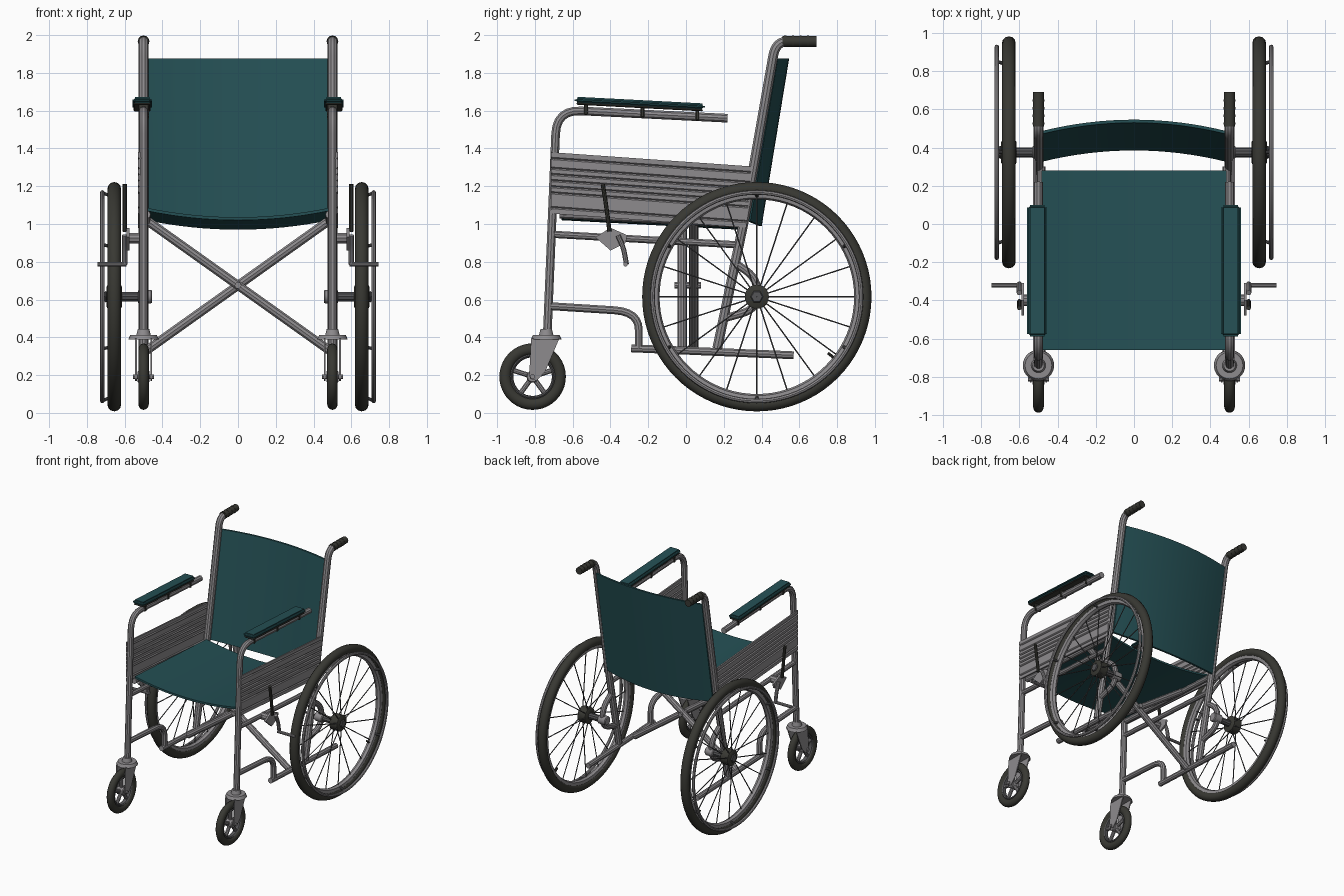
import bpy, bmesh, math
from mathutils import Vector, Matrix

if "Cube" in bpy.data.objects:
    bpy.data.objects.remove(bpy.data.objects["Cube"])


def material(name, rgb):
    m = bpy.data.materials.new(name)
    m.use_nodes = True
    m.diffuse_color = (*rgb, 1)
    bsdf = m.node_tree.nodes["Principled BSDF"]
    bsdf.inputs["Base Color"].default_value = (*rgb, 1)
    bsdf.inputs["Roughness"].default_value = 0.6
    return m


STEEL = material("grey steel", (0.27, 0.26, 0.27))
FABRIC = material("teal fabric", (0.018, 0.08, 0.09))
RUBBER = material("dark rubber", (0.04, 0.04, 0.033))
SPOKE = material("dark spoke metal", (0.09, 0.09, 0.095))
parts = []


def finish(name, mesh, mat, mirror=True):
    mesh.materials.clear()
    mesh.materials.append(mat)
    ob = bpy.data.objects.new(name, mesh)
    bpy.context.collection.objects.link(ob)
    if mirror:
        ob.modifiers.new("Mirror", "MIRROR").use_mirror_merge = False
    parts.append(ob)
    return ob


def from_bmesh(name, bm, mat, mirror=True):
    bmesh.ops.recalc_face_normals(bm, faces=bm.faces)
    mesh = bpy.data.meshes.new(name)
    bm.to_mesh(mesh)
    bm.free()
    return finish(name, mesh, mat, mirror)


def rounded(points, r):
    """Replace each inner corner of a path with a short curve."""
    p = [Vector(q) for q in points]
    out = [p[0]]
    for a, b, c in zip(p, p[1:], p[2:]):
        start = b + (a - b).normalized() * min(r, (a - b).length * 0.49)
        end = b + (c - b).normalized() * min(r, (c - b).length * 0.49)
        for i in range(7):
            t = i / 6
            out.append(start * (1 - t) ** 2 + b * 2 * t * (1 - t) + end * t * t)
    return out + [p[-1]]


def tubes(name, paths, radius, mat=STEEL, bend=0.1, mirror=True, sides=3):
    cu = bpy.data.curves.new(name, "CURVE")
    cu.dimensions = "3D"
    cu.bevel_depth, cu.bevel_resolution, cu.use_fill_caps = radius, sides, True
    for path in paths:
        pts = rounded(path, bend)
        sp = cu.splines.new("POLY")
        sp.points.add(len(pts) - 1)
        for point, co in zip(sp.points, pts):
            point.co = (*co, 1)
    tmp = bpy.data.objects.new(name + " path", cu)
    bpy.context.collection.objects.link(tmp)
    bpy.context.view_layer.update()
    mesh = bpy.data.meshes.new_from_object(tmp)
    bpy.data.objects.remove(tmp)
    return finish(name, mesh, mat, mirror)


def side(x, *yz):
    return [(x, y, z) for y, z in yz]


def lathe(name, profile, centre, mat, steps=64):
    """Revolve a closed (x, radius) profile about an axle along x."""
    bm = bmesh.new()
    rings = []
    for i in range(steps):
        a = math.tau * i / steps
        rings.append([bm.verts.new((x, centre[0] + r * math.cos(a), centre[1] + r * math.sin(a)))
                      for x, r in profile])
    n = len(profile)
    for i in range(steps):
        p, q = rings[i], rings[(i + 1) % steps]
        for j in range(n):
            k = (j + 1) % n
            bm.faces.new((p[j], p[k], q[k], q[j]))
    return from_bmesh(name, bm, mat)


def torus(name, x, centre, major, rx, rr, mat, steps=64, n=12):
    prof = [(x + rx * math.cos(math.tau * i / n), major + rr * math.sin(math.tau * i / n))
            for i in range(n)]
    return lathe(name, prof, centre, mat, steps)


def disc(name, x0, x1, centre, r, mat, steps=24):
    b = r * 0.85
    return lathe(name, [(x0, 0.001), (x0, b), (x0 + 0.006, r), (x1 - 0.006, r), (x1, b), (x1, 0.001)],
                 centre, mat, steps)


def box(name, centre, size, mat, tilt=0, bevel=0.005, seg=1, mirror=True):
    bm = bmesh.new()
    bmesh.ops.create_cube(bm, size=1, matrix=Matrix.Diagonal((*size, 1)))
    bmesh.ops.bevel(bm, geom=bm.edges[:], offset=bevel, segments=seg, affect="EDGES")
    bm.transform(Matrix.Translation(centre) @ Matrix.Rotation(math.radians(tilt), 4, "X"))
    return from_bmesh(name, bm, mat, mirror)


def sheet(name, fn, nu, nv, thick, mat, mirror):
    """Thin grid from fn(u, v), thickened along a vector."""
    bm = bmesh.new()
    g = [[bm.verts.new(fn(i / nu, j / nv)) for j in range(nv + 1)] for i in range(nu + 1)]
    for i in range(nu):
        for j in range(nv):
            bm.faces.new((g[i][j], g[i + 1][j], g[i + 1][j + 1], g[i][j + 1]))
    ext = bmesh.ops.extrude_face_region(bm, geom=bm.faces[:], use_keep_orig=True)
    verts = [v for v in ext["geom"] if isinstance(v, bmesh.types.BMVert)]
    bmesh.ops.translate(bm, verts=verts, vec=thick)
    return from_bmesh(name, bm, mat, mirror)


def prism(name, outline, x0, x1, mat):
    bm = bmesh.new()
    face = bm.faces.new([bm.verts.new((x0, y, z)) for y, z in outline])
    ext = bmesh.ops.extrude_face_region(bm, geom=[face], use_keep_orig=True)
    bmesh.ops.translate(bm, verts=[v for v in ext["geom"] if isinstance(v, bmesh.types.BMVert)],
                        vec=(x1 - x0, 0, 0))
    return from_bmesh(name, bm, mat)


def polar(x, c, r, a):
    return (x, c[0] + r * math.cos(a), c[1] + r * math.sin(a))


# Frame tubes
X = 0.5
tubes("front_post_and_arm", [side(X, (-0.735, 0.4), (-0.685, 1.605), (0.22, 1.56))], 0.024, bend=0.13)
tubes("back_post", [side(X, (0.165, 0.34), (0.31, 1.03), (0.475, 1.967), (0.6, 1.967))], 0.027, bend=0.08)
tubes("seat_rail", [side(0.485, (-0.67, 1.05), (0.3, 1.0))], 0.022)
tubes("side_rail", [side(X, (-0.7, 0.945), (0.27, 0.89))], 0.02)
tubes("lower_front_tube", [side(X, (-0.72, 0.565), (-0.25, 0.535), (-0.25, 0.34))], 0.022, bend=0.13)
tubes("lower_rail", [side(X, (-0.29, 0.342), (0.57, 0.305))], 0.022)
tubes("axle_bracket", [side(X, (0.25, 0.8), (0.38, 0.71), (0.38, 0.55), (0.2, 0.5))], 0.022, bend=0.09)
for k, y in ((1, -0.02), (-1, 0.04)):
    tubes("cross_brace", [[(-0.485 * k, y, 1.02), (0.485 * k, y, 0.33)]], 0.025, mirror=False)
tubes("cross_bolt", [[(0, -0.06, 0.675), (0, 0.08, 0.675)]], 0.018, mirror=False)
tubes("handle_grip", [side(X, (0.51, 1.967), (0.69, 1.967))], 0.029, RUBBER, sides=4)
tubes("grip_ridge", [side(X, (y, 1.967), (y + 0.012, 1.967))
                     for y in (0.52, 0.56, 0.6, 0.64)], 0.031, RUBBER, sides=4)

# Seat and backrest
def bow(u):
    return 1 - (2 * u - 1) ** 2


sheet("seat", lambda u, v: (-0.485 + 0.97 * u, -0.66 + 0.94 * v, 1.07 - 0.05 * v - 0.05 * bow(u)),
      16, 6, (0, 0, 0.016), FABRIC, False)
sheet("backrest", lambda u, v: (-0.485 + 0.97 * u, 0.325 + 0.145 * v + 0.06 * bow(u),
                                1.015 + 0.86 * v - 0.025 * bow(u) * (1 - v)),
      16, 6, (0, 0.016, 0), FABRIC, False)

# Ribbed side panels
RIBS = (0.1, 0.34, 0.44, 0.54, 0.64, 0.74, 0.9)


def panel(u, v):
    depth = 0.007 if any(abs(v - r) < 0.016 for r in RIBS) else 0
    return (0.517 - depth, -0.715 + u * (1.06 - 0.025 * (1 - v)), 1.055 + 0.325 * v - 0.075 * u)


sheet("side_panel", panel, 1, 50, (0.012, 0, 0), STEEL, True)

# Armrests
box("armrest_pad", (0.507, -0.245, 1.638), (0.104, 0.69, 0.036), FABRIC, -3, 0.014, 3)
box("armrest_base", (0.507, -0.245, 1.62), (0.09, 0.67, 0.012), RUBBER, -3)
for y in (-0.53, -0.23, 0.06):
    box("armrest_clip", (X, y, 1.593 - (y + 0.23) * 0.05), (0.056, 0.02, 0.06), RUBBER)

# Rear wheels
W, C = 0.655, (0.375, 0.615)
torus("rear_tyre", W, C, 0.572, 0.036, 0.035, RUBBER, 80)
lathe("rear_rim", [(W - 0.024, 0.548), (W - 0.02, 0.524), (W, 0.515), (W + 0.02, 0.524), (W + 0.024, 0.548)],
      C, STEEL, 80)
torus("push_ring", 0.718, C, 0.552, 0.012, 0.012, STEEL, 80, 8)
tubes("push_ring_tab", [[polar(W + 0.01, C, 0.53, a), polar(0.718, C, 0.55, a)]
                        for a in (math.tau * (i + 0.5) / 6 for i in range(6))], 0.009, SPOKE)
spokes = []
for i in range(20):
    a = math.tau * i / 20
    spokes.append([polar(W + (0.03 if i % 2 else -0.03), C, 0.04, a), polar(W, C, 0.525, a)])
tubes("wheel_spokes", spokes, 0.004, SPOKE, sides=1)
disc("wheel_hub", W - 0.04, W + 0.04, C, 0.064, RUBBER)
disc("hub_cap", W + 0.038, W + 0.052, C, 0.034, SPOKE, 6)
tubes("wheel_axle", [[(0.48, *C), (0.64, *C)]], 0.026, SPOKE)
disc("axle_collar", 0.455, 0.53, C, 0.036, STEEL)
tubes("tyre_valve", [[polar(W, C, 0.48, -0.67), polar(W, C, 0.53, -0.67)]], 0.008, RUBBER)

# Casters
K = (-0.812, 0.192)
torus("caster_tyre", X, K, 0.145, 0.028, 0.031, RUBBER, 40)
torus("caster_rim", X, K, 0.112, 0.02, 0.01, SPOKE, 40, 8)
tubes("caster_spokes", [[polar(X, K, 0.02, a), polar(X, K, 0.112, a)]
                        for a in (math.pi / 2 + math.tau * i / 5 for i in range(5))], 0.014, STEEL)
disc("caster_hub", X - 0.032, X + 0.032, K, 0.032, STEEL)
tubes("caster_axle", [[(X - 0.056, *K), (X + 0.056, *K)]], 0.013, STEEL)
fork = [(-0.82, 0.395), (-0.67, 0.395), (-0.745, 0.22), (-0.79, 0.17), (-0.825, 0.18), (-0.83, 0.2)]
for x in (X - 0.044, X + 0.036):
    prism("caster_fork", fork, x, x + 0.008, STEEL)
bm = bmesh.new()
for r1, r2, depth, z in ((0.082, 0.07, 0.025, 0.4), (0.04, 0.03, 0.04, 0.425)):
    bmesh.ops.create_cone(bm, cap_ends=True, segments=28, radius1=r1, radius2=r2, depth=depth,
                          matrix=Matrix.Translation((X, -0.74, z)))
from_bmesh("caster_crown", bm, STEEL)

# Brakes
tubes("brake_mount", [[(X, -0.4, 0.925), (0.58, -0.4, 0.925)]], 0.03, STEEL)
prism("brake_plate", [(-0.48, 0.93), (-0.4, 0.98), (-0.31, 0.94), (-0.32, 0.9), (-0.4, 0.86)],
      0.575, 0.59, STEEL)
tubes("brake_lever", [side(0.6, (-0.405, 0.96), (-0.42, 1.08), (-0.44, 1.21))], 0.012, RUBBER)
tubes("brake_arm", [side(0.6, (-0.36, 0.94), (-0.33, 0.87), (-0.315, 0.785))], 0.014, STEEL, bend=0.03)
tubes("brake_shoe", [[(0.59, -0.32, 0.787), (0.745, -0.32, 0.787)]], 0.012, STEEL)

# Smooth round parts, keep hard edges
bpy.ops.object.select_all(action="DESELECT")
for ob in parts:
    ob.select_set(True)
bpy.context.view_layer.objects.active = parts[0]
bpy.ops.object.shade_smooth_by_angle(angle=math.radians(35))
